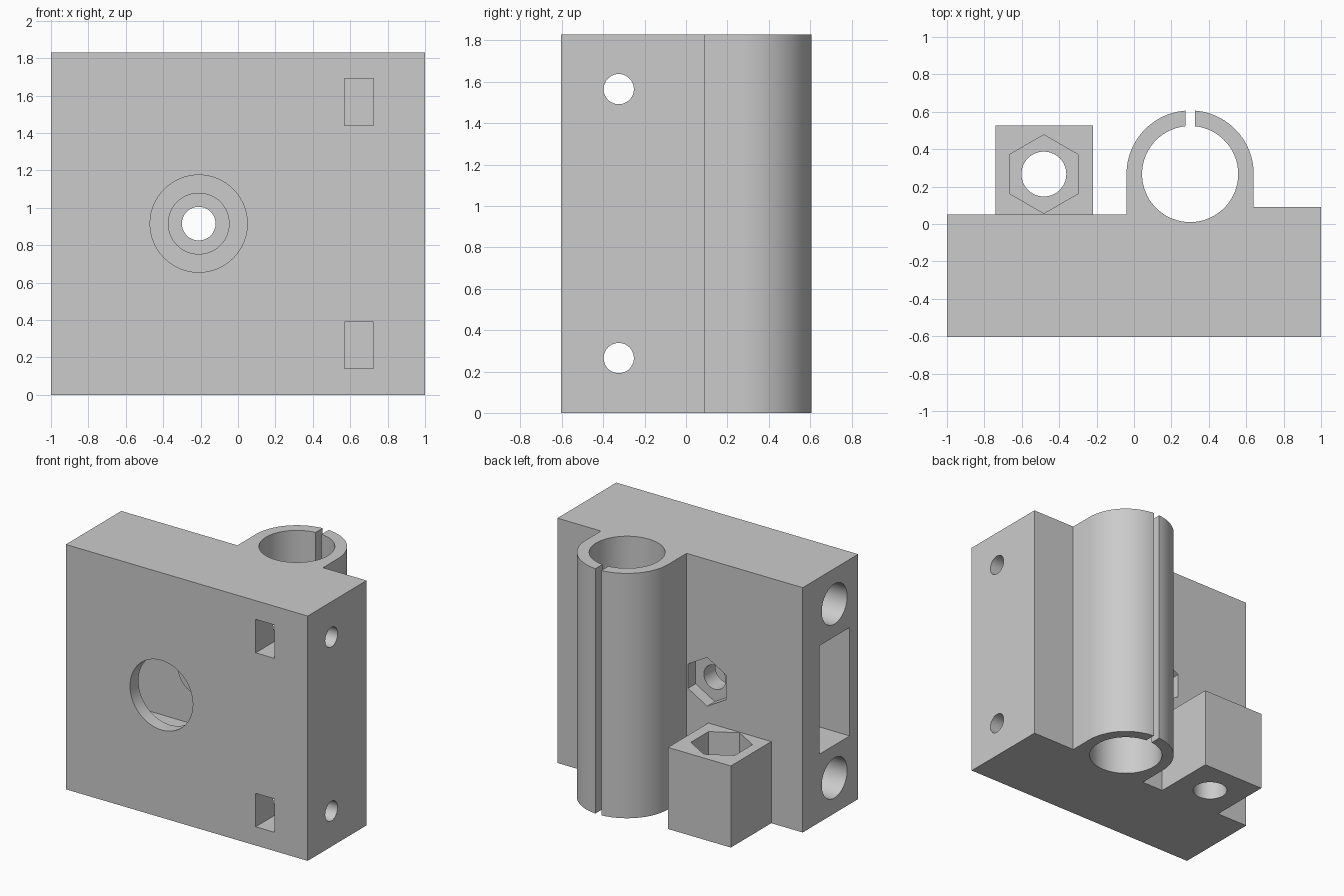
import bpy, bmesh
from math import sin, cos, radians, acos, degrees

cube = bpy.data.objects.get("Cube")
if cube:
    bpy.data.objects.remove(cube, do_unlink=True)

grey = bpy.data.materials.new("light_grey")
grey.use_nodes = True
COLOUR = (0.6, 0.6, 0.6, 1)
grey.diffuse_color = COLOUR
grey.node_tree.nodes["Principled BSDF"].inputs["Base Color"].default_value = COLOUR


def arc(u, v, r, a, b, n):
    """Points on an arc from angle a to b, in degrees."""
    angles = [radians(a + (b - a) * i / n) for i in range(n + 1)]
    return [(u + r * cos(t), v + r * sin(t)) for t in angles]


def ring(u, v, r, n=64):
    """Closed regular polygon; six sides gives points at top and bottom."""
    return arc(u, v, r, 90, 450, n)[:-1]


def rect(u0, u1, v0, v1):
    return [(u0, v0), (u1, v0), (u1, v1), (u0, v1)]


def prism(name, outline, axis, lo, hi):
    """Extrude a flat outline along an axis from lo to hi."""
    place = {"x": lambda u, v, w: (w, u, v),
             "y": lambda u, v, w: (u, w, v),
             "z": lambda u, v, w: (u, v, w)}[axis]
    bm = bmesh.new()
    base = bm.faces.new([bm.verts.new(place(u, v, lo)) for u, v in outline])
    top = bmesh.ops.extrude_face_region(bm, geom=[base])["geom"]
    shift = place(0, 0, hi - lo)
    bmesh.ops.translate(bm, vec=shift,
                        verts=[g for g in top if isinstance(g, bmesh.types.BMVert)])
    bmesh.ops.recalc_face_normals(bm, faces=bm.faces)
    mesh = bpy.data.meshes.new(name)
    bm.to_mesh(mesh)
    bm.free()
    mesh.materials.append(grey)
    obj = bpy.data.objects.new(name, mesh)
    bpy.context.collection.objects.link(obj)
    return obj


def combine(target, outline, axis, lo, hi, operation="DIFFERENCE"):
    """Cut a prism out of the target, or join it on."""
    tool = prism("tool", outline, axis, lo, hi)
    mod = target.modifiers.new("combine", "BOOLEAN")
    mod.operation, mod.solver, mod.object = operation, "EXACT", tool
    bpy.context.view_layer.objects.active = target
    bpy.ops.object.modifier_apply(modifier=mod.name)
    bpy.data.objects.remove(tool, do_unlink=True)


def finish(obj):
    bpy.ops.object.select_all(action="DESELECT")
    obj.select_set(True)
    bpy.context.view_layer.objects.active = obj
    bpy.ops.object.shade_smooth_by_angle(angle=radians(30))


HEIGHT, MID = 1.83, 0.915
TUBE_X, TUBE_Y, OUTER, BORE, GAP = 0.3, 0.267, 0.34, 0.257, 0.025
ROD_Y = -0.325

# Body: block and split bearing tube in one outline
a_out, a_in = (degrees(acos(GAP / r)) for r in (OUTER, BORE))
outline = [(-1, -0.605), (1, -0.605), (1, 0.09), (TUBE_X + OUTER, 0.09)]
outline += arc(TUBE_X, TUBE_Y, OUTER, 0, a_out, 24)
outline += arc(TUBE_X, TUBE_Y, BORE, a_in, a_in - 180 - 2 * a_in + 2 * (a_in - 90) + 0, 1)[:1]
outline += arc(TUBE_X, TUBE_Y, BORE, a_in, -180 - a_in, 72)[1:]
outline += arc(TUBE_X, TUBE_Y, OUTER, 180 - a_out, 180, 24)
outline += [(TUBE_X - OUTER, 0.05), (-1, 0.05)]
body = prism("carriage_body", outline, "z", 0, HEIGHT)

# Pulley pocket, front opening, washer boss, bolt hole and rear nut recess
AXLE = -0.21
combine(body, rect(-0.505, -0.15, 0.51, 1.32), "x", -1.2, 0.12)
combine(body, ring(AXLE, MID, 0.26), "y", -0.8, -0.4)
combine(body, ring(AXLE, MID, 0.165), "y", -0.175, -0.1, "UNION")
combine(body, ring(AXLE, MID, 0.09), "y", -0.3, 0.2)
combine(body, ring(AXLE, MID, 0.182, 6), "y", -0.04, 0.2)

# Rod sockets, tension screw holes and nut slots
for z in (0.265, HEIGHT - 0.265):
    combine(body, ring(ROD_Y, z, 0.15), "x", -1.2, 0.45)
    combine(body, ring(ROD_Y, z, 0.073), "x", 0.4, 1.2)
    combine(body, rect(0.57, 0.725, z - 0.125, z + 0.125), "y", -0.8, -0.2)
finish(body)

# Lead screw nut holder
holder = prism("nut_holder", rect(-0.74, -0.22, 0.05, 0.527), "z", 0, 0.61)
combine(holder, ring(-0.482, 0.267, 0.21, 6), "z", 0.25, 0.8)
combine(holder, ring(-0.482, 0.267, 0.12), "z", -0.2, 0.4)
finish(holder)
